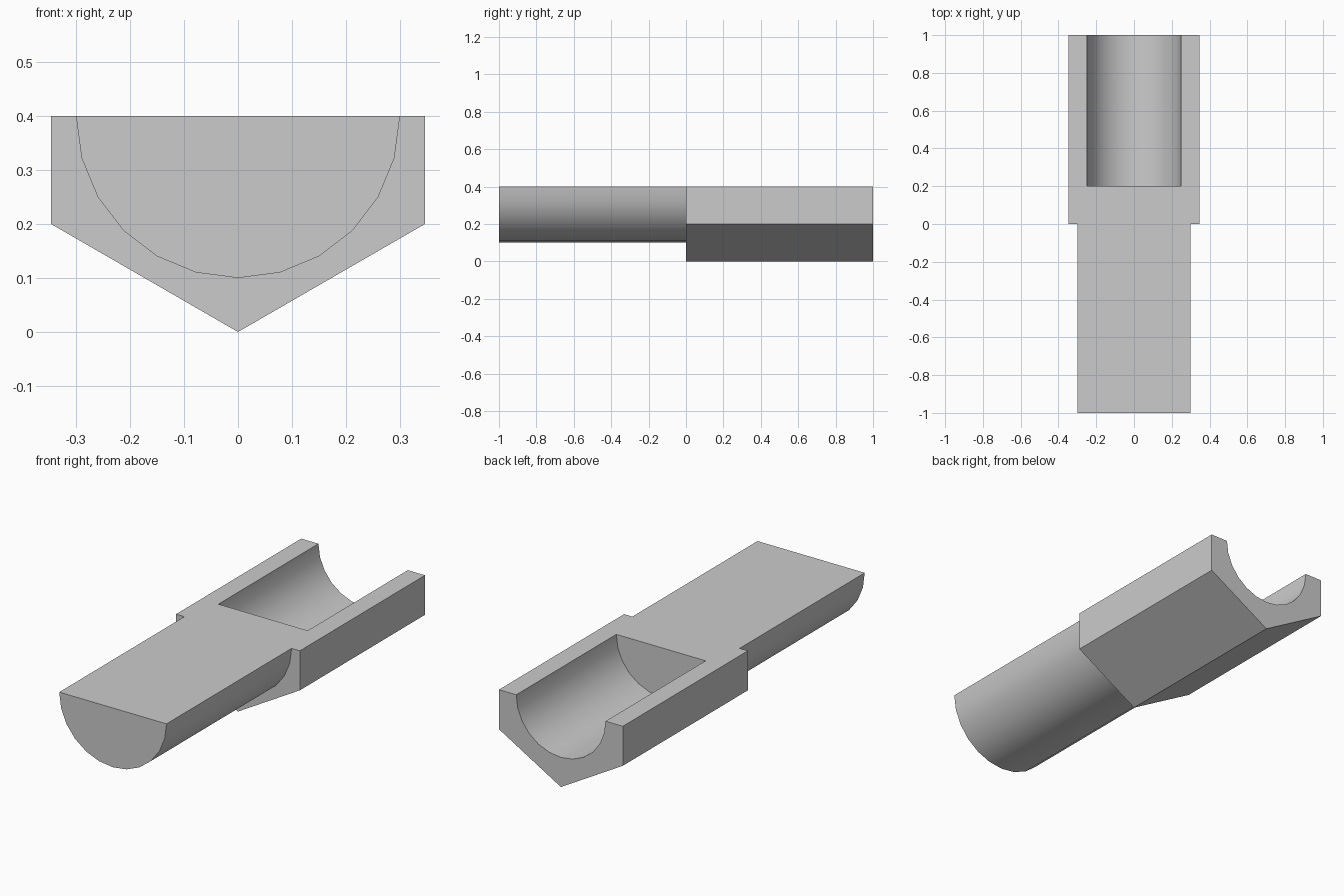
import bpy
import bmesh
from math import sin, cos, pi, radians

TOP = 0.4  # height of the flat cut plane

cube = bpy.data.objects.get("Cube")
if cube:
    bpy.data.objects.remove(cube, do_unlink=True)

grey = bpy.data.materials.new("plain grey")
grey.use_nodes = True
colour = (0.6, 0.6, 0.6, 1.0)
grey.diffuse_color = colour
grey.node_tree.nodes["Principled BSDF"].inputs["Base Color"].default_value = colour


def arc(radius, start, end, steps):
    """Points in x and z along an arc centred on the cut plane."""
    angles = [start + (end - start) * i / steps for i in range(steps + 1)]
    return [(radius * cos(a), TOP + radius * sin(a)) for a in angles]


def prism(name, profile, y0, y1):
    """Extrude an x-z profile along y into a closed solid."""
    bm = bmesh.new()
    face = bm.faces.new([bm.verts.new((x, y0, z)) for x, z in profile])
    moved = bmesh.ops.extrude_face_region(bm, geom=[face])["geom"]
    verts = [v for v in moved if isinstance(v, bmesh.types.BMVert)]
    bmesh.ops.translate(bm, verts=verts, vec=(0, y1 - y0, 0))
    bmesh.ops.recalc_face_normals(bm, faces=bm.faces)
    mesh = bpy.data.meshes.new(name)
    bm.to_mesh(mesh)
    bm.free()
    mesh.materials.append(grey)
    obj = bpy.data.objects.new(name, mesh)
    bpy.context.collection.objects.link(obj)
    return obj


def combine(target, tool, operation):
    """Apply a boolean and discard the tool object."""
    mod = target.modifiers.new(operation.lower(), "BOOLEAN")
    mod.operation = operation
    mod.solver = "EXACT"
    mod.object = tool
    bpy.context.view_layer.objects.active = target
    bpy.ops.object.modifier_apply(modifier=mod.name)
    bpy.data.objects.remove(tool, do_unlink=True)


# Half-hexagon socket body, point downwards
half_width = 0.4 * cos(radians(30))
body = prism("socket_and_shank",
             [(-half_width, TOP), (-half_width, 0.2), (0, 0),
              (half_width, 0.2), (half_width, TOP)], 0, 1)

# Half-round shank joined to the front of the body
shank = prism("half_round_shank", arc(0.3, pi, 2 * pi, 12), -1, 0)
combine(body, shank, "UNION")

# Round bore, open at the back and at the cut plane
bore = prism("bore_cutter", arc(0.25, 0, 2 * pi, 24)[:-1], 0.2, 1.2)
combine(body, bore, "DIFFERENCE")

# Merge coplanar faces and shade the round surfaces smoothly
bm = bmesh.new()
bm.from_mesh(body.data)
bmesh.ops.remove_doubles(bm, verts=bm.verts, dist=0.0001)
bmesh.ops.dissolve_limit(bm, angle_limit=radians(1), verts=bm.verts, edges=bm.edges)
bm.to_mesh(body.data)
bm.free()
bpy.ops.object.select_all(action="DESELECT")
body.select_set(True)
bpy.context.view_layer.objects.active = body
bpy.ops.object.shade_smooth_by_angle(angle=radians(30))
